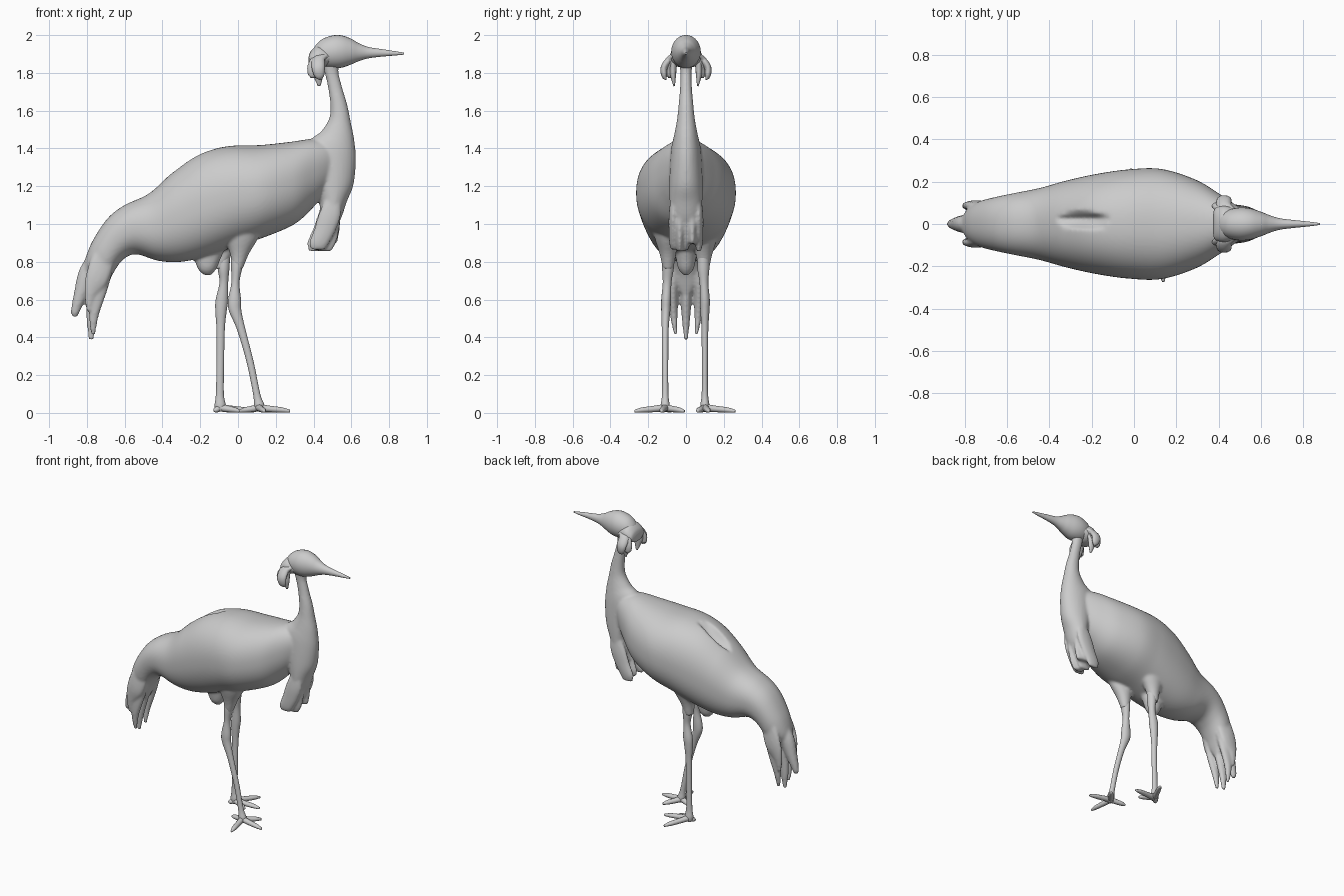
import bpy, bmesh, math
from mathutils import Vector


def smooth_rows(rows, steps):
    """Catmull-Rom interpolation through rows of numbers."""
    out = []
    for i in range(len(rows) - 1):
        a, b = rows[max(i - 1, 0)], rows[i]
        c, d = rows[i + 1], rows[min(i + 2, len(rows) - 1)]
        for s in range(steps):
            t = s / steps
            out.append([q + 0.5 * t * (r - p + t * (2*p - 5*q + 4*r - e + t * (3*(q - r) + e - p)))
                        for p, q, r, e in zip(a, b, c, d)])
    out.append(list(rows[-1]))
    return out


def skin(name, rings, n, power=2.0, deform=None):
    """Closed surface over elliptical rings given as (centre, axis u, axis v)."""
    bm = bmesh.new()
    grid = []
    for c, u, v in rings:
        row = []
        for k in range(n):
            t = 2 * math.pi * k / n
            cu, sv = math.cos(t), math.sin(t)
            e = 2 / power
            p = c + u * math.copysign(abs(cu) ** e, cu) + v * math.copysign(abs(sv) ** e, sv)
            row.append(bm.verts.new(deform(p) if deform else p))
        grid.append(row)
    for r0, r1 in zip(grid, grid[1:]):
        for k in range(n):
            bm.faces.new((r0[k], r0[(k + 1) % n], r1[(k + 1) % n], r1[k]))
    bm.faces.new(grid[0])
    bm.faces.new(grid[-1])
    bmesh.ops.recalc_face_normals(bm, faces=bm.faces)
    for f in bm.faces:
        f.smooth = True
    me = bpy.data.meshes.new(name)
    bm.to_mesh(me)
    bm.free()
    ob = bpy.data.objects.new(name, me)
    bpy.context.collection.objects.link(ob)
    return ob


def loft(name, rows, y=0.0, n=24, steps=5, power=2.0, deform=None):
    """Rows: upper x, upper z, lower x, lower z, half width (, y)."""
    rows = [tuple(r) if len(r) == 6 else tuple(r) + (y,) for r in rows]
    rings = []
    for xt, zt, xb, zb, w, yy in smooth_rows(rows, steps):
        top, low = Vector((xt, yy, zt)), Vector((xb, yy, zb))
        rings.append(((top + low) / 2, (top - low) / 2, Vector((0, max(w, 0.001), 0))))
    return skin(name, rings, n, power, deform)


def tube(name, pts, ref=(0, 0, 1), n=12, steps=4):
    """Points: x, y, z, radius sideways, radius along ref."""
    rows = smooth_rows(pts, steps)
    cs = [Vector(r[:3]) for r in rows]
    rings = []
    for i, r in enumerate(rows):
        t = (cs[min(i + 1, len(cs) - 1)] - cs[max(i - 1, 0)]).normalized()
        side = t.cross(Vector(ref)).normalized()
        up = side.cross(t).normalized()
        rings.append((cs[i], side * max(r[3], 0.001), up * max(r[4], 0.001)))
    return skin(name, rings, n)


# Body with folded wings, hollow between the wing edges on the back
def back_hollow(p):
    d = ((p.x + 0.24) / 0.13) ** 2 + ((p.y - 0.02) / 0.035) ** 2
    if d < 1 and p.z > 1.1:
        p.z -= 0.06 * (1 - d)
    return p


merged = [loft("body", [
    (0.57, 1.36, 0.55, 1.26, 0.02), (0.50, 1.43, 0.47, 1.17, 0.085),
    (0.40, 1.45, 0.40, 1.09, 0.145), (0.28, 1.435, 0.30, 1.00, 0.21),
    (0.12, 1.418, 0.14, 0.93, 0.26), (-0.05, 1.412, 0.0, 0.885, 0.258),
    (-0.20, 1.372, -0.16, 0.83, 0.236), (-0.34, 1.278, -0.30, 0.80, 0.205),
    (-0.47, 1.162, -0.42, 0.805, 0.17), (-0.60, 1.10, -0.54, 0.84, 0.145),
    (-0.69, 1.03, -0.61, 0.81, 0.128), (-0.77, 0.91, -0.66, 0.74, 0.11),
    (-0.81, 0.81, -0.69, 0.67, 0.085), (-0.82, 0.75, -0.71, 0.62, 0.04),
], n=72, steps=8, power=2.25, deform=back_hollow)]

# Neck running down into the chest
merged.append(loft("neck", [
    (0.45, 1.92, 0.56, 1.90, 0.05), (0.453, 1.83, 0.532, 1.82, 0.032),
    (0.473, 1.74, 0.55, 1.73, 0.031), (0.488, 1.64, 0.579, 1.63, 0.039),
    (0.483, 1.56, 0.597, 1.54, 0.048), (0.44, 1.49, 0.615, 1.45, 0.063),
    (0.38, 1.43, 0.624, 1.34, 0.08), (0.39, 1.26, 0.612, 1.21, 0.088),
    (0.43, 1.13, 0.577, 1.12, 0.087), (0.43, 1.05, 0.55, 1.04, 0.08),
    (0.42, 0.98, 0.52, 0.98, 0.06),
], n=28))

# Chest plumes, rooted inside the neck
for i, (y, tip, dx) in enumerate([(-0.068, 0.865, -0.02), (-0.033, 0.855, 0.015), (0, 0.86, -0.01),
                                  (0.033, 0.895, 0.02), (0.068, 0.855, -0.03)]):
    merged.append(loft(f"chest_plume_{i}", [
        (0.48, 1.17, 0.54, 1.16, 0.01), (0.435 + dx * 0.3, 1.06, 0.545, 1.05, 0.023),
        (0.415 + dx * 0.7, 0.97, 0.53 + dx * 0.5, 0.97, 0.024),
        (0.395 + dx, 0.90, 0.505 + dx, 0.90, 0.021),
        (0.405 + dx, tip, 0.48 + dx, tip, 0.012)], y=y, n=12))

# Tail feathers, rooted inside the tail
merged.append(loft("tail_middle_upper", [
    (-0.77, 0.87, -0.70, 0.78, 0.05), (-0.84, 0.76, -0.75, 0.70, 0.045),
    (-0.868, 0.64, -0.80, 0.61, 0.034), (-0.885, 0.54, -0.835, 0.54, 0.021),
    (-0.878, 0.51, -0.85, 0.51, 0.01)], n=14))
merged.append(loft("tail_middle_lower", [
    (-0.77, 0.80, -0.69, 0.72, 0.045), (-0.80, 0.64, -0.71, 0.61, 0.032),
    (-0.803, 0.50, -0.743, 0.49, 0.022), (-0.79, 0.385, -0.765, 0.385, 0.01)], n=14))
for s, side in ((-1, "right"), (1, "left")):
    merged.append(loft(f"tail_inner_{side}", [
        (-0.74, 0.86, -0.66, 0.76, 0.025, s * 0.06), (-0.78, 0.68, -0.69, 0.65, 0.026, s * 0.068),
        (-0.79, 0.53, -0.735, 0.52, 0.021, s * 0.065),
        (-0.78, 0.415, -0.755, 0.415, 0.009, s * 0.055)], n=14))
    merged.append(loft(f"tail_outer_{side}", [
        (-0.72, 0.94, -0.65, 0.82, 0.015, s * 0.08), (-0.79, 0.79, -0.69, 0.69, 0.024, s * 0.088),
        (-0.815, 0.67, -0.75, 0.62, 0.019, s * 0.086),
        (-0.805, 0.54, -0.78, 0.54, 0.009, s * 0.08)], n=14))

    # Thighs, rooted inside the belly
    x = 0.02 if s < 0 else -0.07
    merged.append(loft(f"thigh_{side}", [
        (x - 0.11, 1.02, x + 0.13, 1.02, 0.07, s * 0.12), (x - 0.09, 0.92, x + 0.085, 0.92, 0.06, s * 0.105),
        (x - 0.062, 0.84, x + 0.038, 0.84, 0.044, s * 0.096),
        (x - 0.05, 0.76, x + 0.005, 0.76, 0.028, s * 0.095)], n=18))

# Soft lobe under the belly
merged.append(loft("belly_lobe", [
    (-0.25, 0.86, -0.06, 0.89, 0.06), (-0.228, 0.80, -0.09, 0.82, 0.052),
    (-0.208, 0.755, -0.113, 0.765, 0.04), (-0.18, 0.73, -0.14, 0.73, 0.015)], n=18))

# Merge the plumage into one soft surface
bpy.ops.object.select_all(action='DESELECT')
for ob in merged:
    ob.select_set(True)
bpy.context.view_layer.objects.active = merged[0]
bpy.ops.object.join()
body = merged[0]
remesh = body.modifiers.new("merge", 'REMESH')
remesh.mode, remesh.voxel_size, remesh.use_smooth_shade = 'VOXEL', 0.0085, True
soften = body.modifiers.new("soften", 'SMOOTH')
soften.factor, soften.iterations = 0.5, 7

# Head and bill
loft("head_and_bill", [
    (0.395, 1.915, 0.395, 1.88, 0.015), (0.41, 1.945, 0.41, 1.855, 0.045),
    (0.445, 1.978, 0.445, 1.835, 0.066), (0.50, 1.998, 0.50, 1.825, 0.078),
    (0.55, 1.998, 0.55, 1.828, 0.074), (0.60, 1.98, 0.60, 1.845, 0.058),
    (0.64, 1.957, 0.64, 1.862, 0.042), (0.69, 1.937, 0.69, 1.877, 0.027),
    (0.76, 1.926, 0.76, 1.886, 0.018), (0.83, 1.915, 0.83, 1.892, 0.011),
    (0.88, 1.907, 0.88, 1.897, 0.004)], n=28)

# Nape feathers and ear tufts
loft("nape_feathers", [
    (0.374, 1.885, 0.374, 1.845, 0.045), (0.385, 1.915, 0.38, 1.83, 0.073),
    (0.42, 1.945, 0.42, 1.825, 0.086), (0.46, 1.94, 0.46, 1.83, 0.08),
    (0.51, 1.91, 0.51, 1.86, 0.06)], n=24)
for s, side in ((-1, "right"), (1, "left")):
    for j, (ex, ey, ez) in enumerate([(0.43, 0.068, 1.73), (0.395, 0.085, 1.785), (0.44, 0.115, 1.765)]):
        tube(f"ear_tuft_{side}_{j}", [
            (0.48, s * 0.05, 1.895, 0.012, 0.015), (0.43, s * (0.045 + ey * 0.3), 1.875, 0.02, 0.034),
            ((0.41 + ex) / 2, s * ey, 1.83, 0.019, 0.035),
            ((0.41 + 3 * ex) / 4, s * ey, 1.785, 0.015, 0.026), (ex, s * ey * 0.92, ez, 0.004, 0.007)],
            ref=(1, 0, 0.2))

# Legs: the right one steps forward, the left one stands straight
loft("leg_right", [
    (-0.037, 0.88, 0.04, 0.88, 0.03, -0.095),
    (-0.037, 0.78, 0.025, 0.78, 0.032, -0.095), (-0.035, 0.69, 0.008, 0.69, 0.023, -0.10),
    (-0.052, 0.60, 0.016, 0.60, 0.026, -0.105), (-0.048, 0.54, 0.018, 0.54, 0.024, -0.107),
    (-0.005, 0.44, 0.04, 0.44, 0.018, -0.11), (0.045, 0.27, 0.083, 0.27, 0.016, -0.11),
    (0.08, 0.10, 0.118, 0.10, 0.017, -0.11), (0.085, 0.04, 0.14, 0.04, 0.024, -0.11),
    (0.095, 0.008, 0.13, 0.008, 0.02, -0.11)], n=16)
loft("leg_left", [
    (-0.11, 0.88, -0.04, 0.88, 0.03, 0.095),
    (-0.108, 0.77, -0.045, 0.77, 0.032, 0.092), (-0.098, 0.69, -0.052, 0.69, 0.023, 0.095),
    (-0.118, 0.60, -0.052, 0.60, 0.026, 0.10), (-0.12, 0.54, -0.06, 0.54, 0.024, 0.10),
    (-0.114, 0.44, -0.07, 0.44, 0.018, 0.10), (-0.114, 0.25, -0.074, 0.25, 0.016, 0.10),
    (-0.117, 0.10, -0.075, 0.10, 0.017, 0.10), (-0.124, 0.04, -0.065, 0.04, 0.024, 0.10),
    (-0.117, 0.008, -0.075, 0.008, 0.02, 0.10)], n=16)

# Toes
feet = {"right": ((0.11, -0.11), [(0.275, -0.13), (0.14, -0.272), (0.19, -0.01), (0.01, -0.08)]),
        "left": ((-0.095, 0.10), [(0.085, 0.12), (-0.01, 0.26), (0.01, 0.06), (-0.125, 0.075)])}
for side, ((fx, fy), tips) in feet.items():
    for j, (tx, ty) in enumerate(tips):
        dx, dy = tx - fx, ty - fy
        tube(f"toe_{side}_{j}", [
            (fx, fy, 0.028, 0.02, 0.02), (fx + dx * 0.35, fy + dy * 0.35, 0.021, 0.018, 0.017),
            (fx + dx * 0.75, fy + dy * 0.75, 0.015, 0.016, 0.014), (tx, ty, 0.009, 0.007, 0.007)])
